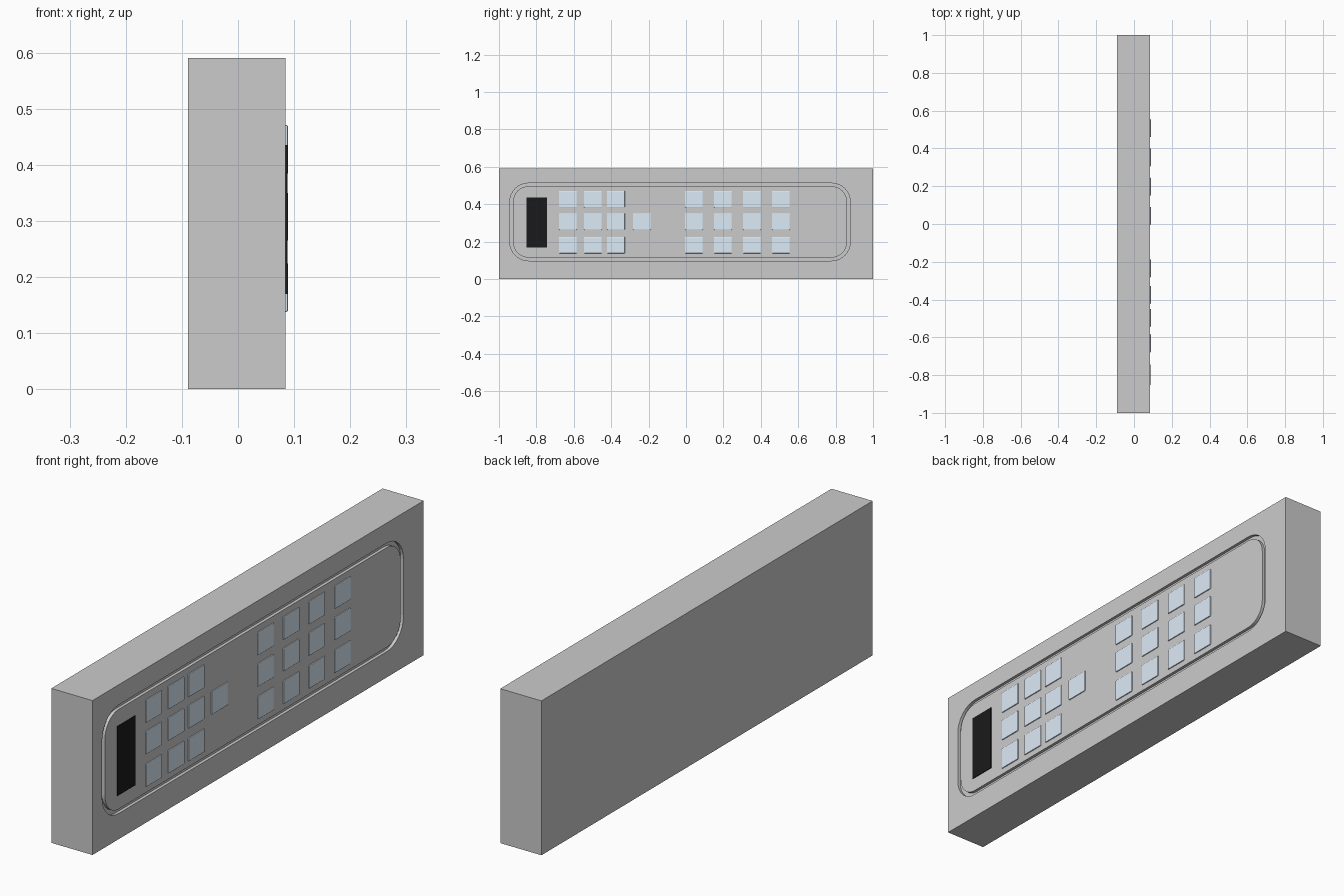
import bpy, bmesh, math

if "Cube" in bpy.data.objects:
    bpy.data.objects.remove(bpy.data.objects["Cube"])

FACE = 0.085  # x of the panel face


def material(name, rgb):
    m = bpy.data.materials.new(name)
    m.diffuse_color = (*rgb, 1)
    m.use_nodes = True
    m.node_tree.nodes["Principled BSDF"].inputs["Base Color"].default_value = m.diffuse_color
    return m


def finish(bm, name, mat=None):
    bmesh.ops.recalc_face_normals(bm, faces=bm.faces)
    me = bpy.data.meshes.new(name)
    bm.to_mesh(me)
    bm.free()
    ob = bpy.data.objects.new(name, me)
    bpy.context.collection.objects.link(ob)
    if mat:
        me.materials.append(mat)
    return ob


def box(name, x, y, z, mat=None):
    bm = bmesh.new()
    bmesh.ops.create_cube(bm, size=1)
    for v in bm.verts:
        v.co = [lo + (c + 0.5) * (hi - lo) for c, (lo, hi) in zip(v.co, (x, y, z))]
    return finish(bm, name, mat)


def rounded_rect(y0, y1, z0, z1, r, n=8):
    pts = []
    for i, (cy, cz) in enumerate([(y1 - r, z1 - r), (y0 + r, z1 - r),
                                  (y0 + r, z0 + r), (y1 - r, z0 + r)]):
        for k in range(n + 1):
            a = math.pi / 2 * (i + k / n)
            pts.append((cy + r * math.cos(a), cz + r * math.sin(a)))
    return pts


def ring_cutter(name, outer, inner, x0, x1):
    bm = bmesh.new()
    loops = [[bm.verts.new((x, y, z)) for y, z in prof]
             for prof, x in ((outer, x0), (outer, x1), (inner, x1), (inner, x0))]
    n = len(outer)
    for a, b in zip(loops, loops[1:] + loops[:1]):
        for i in range(n):
            j = (i + 1) % n
            bm.faces.new((a[i], a[j], b[j], b[i]))
    return finish(bm, name)


# Main slab with a rounded-rectangle groove cut into its face
body = box("body", (-0.089, FACE), (-1, 1), (0, 0.59))
w = 0.017
cutter = ring_cutter("groove_cutter",
                     rounded_rect(-0.942, 0.878, 0.098, 0.513, 0.1),
                     rounded_rect(-0.942 + w, 0.878 - w, 0.098 + w, 0.513 - w, 0.1 - w),
                     FACE - 0.012, FACE + 0.02)
cutter.hide_render = True
mod = body.modifiers.new("groove", 'BOOLEAN')
mod.operation = 'DIFFERENCE'
mod.solver = 'EXACT'
mod.object = cutter
bpy.context.view_layer.objects.active = body
bpy.ops.object.modifier_apply(modifier=mod.name)
bpy.data.objects.remove(cutter)

# Dark display window
black = material("black", (0.01, 0.01, 0.01))
box("display", (FACE - 0.004, 0.088), (-0.853, -0.744), (0.17, 0.435), black)

# Buttons: thin pads with softened edges
pale_blue = material("pale_blue", (0.72, 0.83, 0.93))


def button(name, y, z):
    hy, hz = 0.048, 0.044
    ob = box(name, (FACE - 0.004, 0.089), (y - hy, y + hy), (z - hz, z + hz), pale_blue)
    b = ob.modifiers.new("soft_edges", 'BEVEL')
    b.width = 0.0025
    b.segments = 2


rows = (0.182, 0.307, 0.427)
columns = (-0.631, -0.497, -0.375, 0.043, 0.198, 0.353, 0.508)
for c, y in enumerate(columns):
    for r, z in enumerate(rows):
        button(f"button_{c}_{r}", y, z)
button("button_single", -0.235, rows[1])
